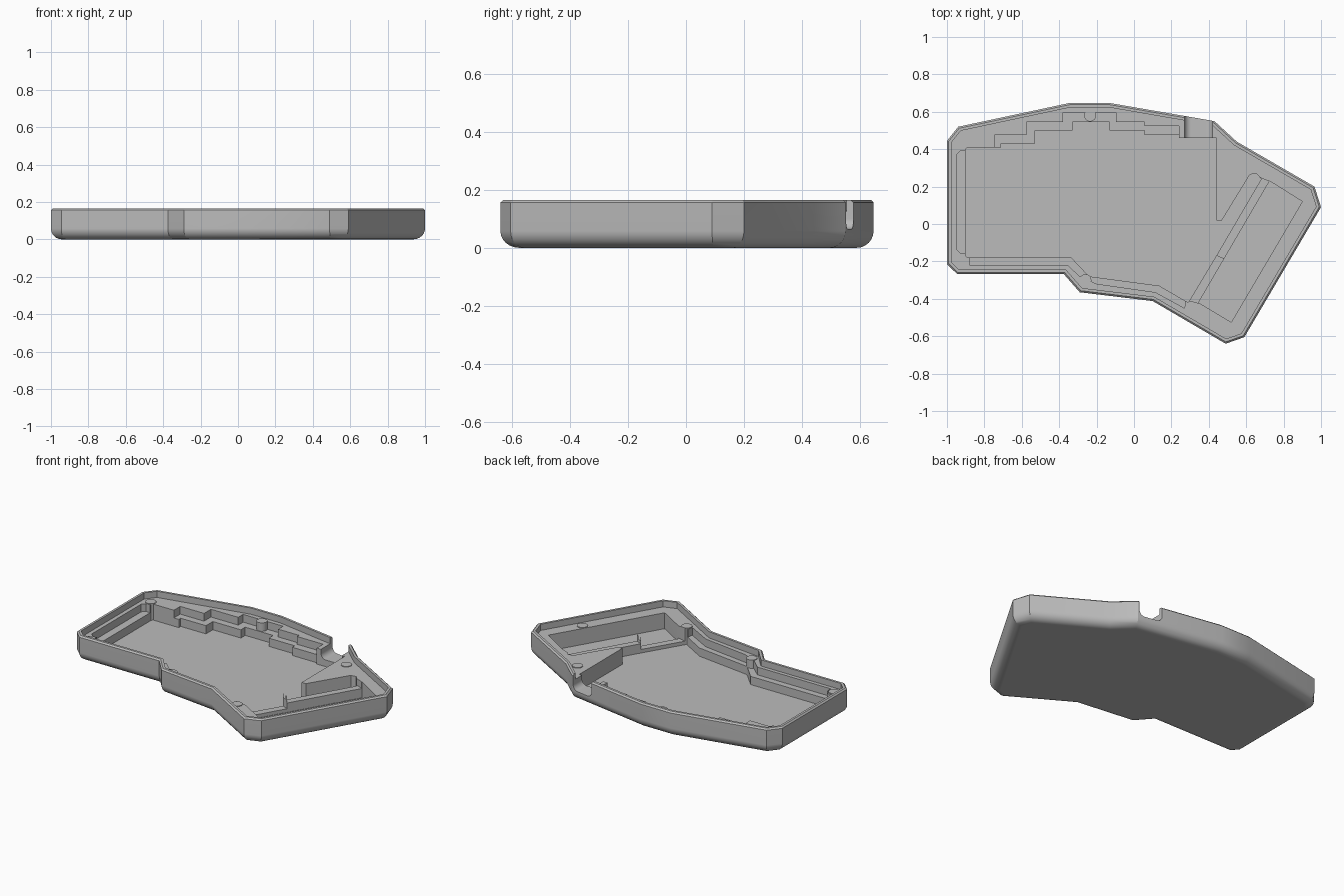
import bpy, bmesh, math
from mathutils import Vector

cube = bpy.data.objects.get("Cube")
if cube:
    bpy.data.objects.remove(cube, do_unlink=True)

HEIGHT, LEDGE, SHELF, FLOOR = 0.165, 0.125, 0.075, 0.022
ABOVE = 0.3

grey = bpy.data.materials.new("plain grey")
grey.use_nodes = True
colour = (0.5, 0.5, 0.5, 1)
grey.diffuse_color = colour
grey.node_tree.nodes["Principled BSDF"].inputs["Base Color"].default_value = colour


def inset(points, distance):
    """Move every side of a clockwise outline inwards with mitred corners."""
    result = []
    count = len(points)
    for i in range(count):
        before, here, after = (Vector(points[(i + k) % count]) for k in (-1, 0, 1))
        a, b = (here - before).normalized(), (after - here).normalized()
        na, nb = Vector((a.y, -a.x)), Vector((b.y, -b.x))
        result.append(here + (na + nb) * distance / (1 + na.dot(nb)))
    return result


def loft(name, rings):
    """Skin a stack of closed rings and cap both ends."""
    bm = bmesh.new()
    loops = [[bm.verts.new(p) for p in ring] for ring in rings]
    for low, high in zip(loops, loops[1:]):
        for i in range(len(low)):
            j = (i + 1) % len(low)
            bm.faces.new((low[i], low[j], high[j], high[i]))
    bm.faces.new(loops[0])
    bm.faces.new(loops[-1])
    bmesh.ops.recalc_face_normals(bm, faces=bm.faces)
    mesh = bpy.data.meshes.new(name)
    bm.to_mesh(mesh)
    bm.free()
    mesh.materials.append(grey)
    obj = bpy.data.objects.new(name, mesh)
    bpy.context.collection.objects.link(obj)
    return obj


def prism(name, points, bottom, top=ABOVE):
    return loft(name, [[(p[0], p[1], z) for p in points] for z in (bottom, top)])


def activate(obj):
    bpy.ops.object.select_all(action="DESELECT")
    obj.select_set(True)
    bpy.context.view_layer.objects.active = obj


def carve(body, cutter):
    cutter.hide_render = True
    activate(body)
    mod = body.modifiers.new("cut", "BOOLEAN")
    mod.operation, mod.solver, mod.object = "DIFFERENCE", "EXACT", cutter
    bpy.ops.object.modifier_apply(modifier=mod.name)
    bpy.data.objects.remove(cutter, do_unlink=True)


def soften(obj):
    activate(obj)
    bpy.ops.object.shade_smooth_by_angle(angle=math.radians(25))


# Outer body with a rounded underside and a chamfered rim
outline = [(-1, .445), (-.94, .52), (-.345, .647), (-.13, .647), (.43, .55),
           (.55, .44), (.965, .2), (1, .09), (.59, -.605), (.49, -.64),
           (.1, -.412), (-.29, -.365), (-.375, -.268), (-.945, -.268), (-1, -.215)]
radius, chamfer, steps = 0.058, 0.009, 6
levels = []
for i in range(steps + 1):
    angle = i / steps * math.pi / 2
    levels.append((radius * (1 - math.sin(angle)), radius * (1 - math.cos(angle))))
levels += [(0, HEIGHT - chamfer), (chamfer, HEIGHT)]
case = loft("case_tray", [[(p.x, p.y, z) for p in inset(outline, d)] for d, z in levels])

# Recess inside the rim, down to the ledge
carve(case, prism("rim_recess", inset(outline, 0.024), LEDGE))

# Main pocket with the stepped back edge and a cable groove on its left
carve(case, prism("main_pocket", [
    (-.9, .41), (-.71, .41), (-.71, .43), (-.53, .43), (-.53, .5), (-.33, .5),
    (-.33, .545), (-.13, .545), (-.13, .5), (.055, .5), (.055, .475), (.24, .475),
    (.24, .46), (.44, .46), (.44, .02), (.47, .02), (.62, .265), (.655, .27),
    (.68, .24), (.44, -.17), (.29, -.42), (.135, -.33), (-.24, -.28),
    (-.335, -.18), (-.9, -.18)], FLOOR))

# Shelves around the main pocket: back, right side and front
carve(case, prism("back_shelf", [
    (-.89, .41), (-.745, .41), (-.745, .475), (-.575, .475), (-.575, .545),
    (-.38, .545), (-.38, .595), (-.095, .595), (-.095, .545), (.055, .545),
    (.055, .525), (.24, .525), (.24, .4), (-.89, .3)], SHELF))
carve(case, prism("side_shelf", [
    (-.95, .37), (-.93, .39), (-.85, .39), (-.85, -.155), (-.93, -.155),
    (-.95, -.135)], SHELF))
carve(case, prism("front_shelf", [
    (-.88, -.22), (-.355, -.22), (-.29, -.28), (-.2, -.32), (.115, -.365),
    (.27, -.45), (.28, -.38), (.1, -.25), (-.3, -.1), (-.88, -.1)], SHELF))

# Slanted battery pocket and the lowered divider beside it
carve(case, prism("battery_pocket", [
    (.725, .23), (.9, .12), (.52, -.525), (.345, -.42)], FLOOR))
carve(case, prism("divider_top", [
    (.43, -.165), (.67, .25), (.73, .225), (.49, -.19)], 0.082))
carve(case, prism("divider_low", [
    (.43, -.165), (.49, -.19), (.355, -.425), (.285, -.41)], 0.045))

# Cable port through the back wall, with a rounded bottom
left, right, bottom, bend = 0.27, 0.42, 0.065, 0.035
profile = [(left, ABOVE)]
for centre, start in ((left + bend, math.pi), (right - bend, 1.5 * math.pi)):
    for i in range(steps + 1):
        a = start + i / steps * math.pi / 2
        profile.append((centre + bend * math.cos(a), bottom + bend + bend * math.sin(a)))
profile.append((right, ABOVE))
carve(case, loft("port_cutter", [[(x, y, z) for x, z in profile] for y in (.45, .75)]))
soften(case)
weighted = case.modifiers.new("flat_shading", "WEIGHTED_NORMAL")
weighted.keep_sharp = True

# Screw posts standing just proud of the ledge
posts = [(-.92, .425), (-.235, .58), (.515, .37), (.81, -.1), (.305, -.445),
         (-.26, -.3), (-.92, -.195)]
sides = 24
for number, (x, y) in enumerate(posts, start=1):
    circle = [(x + 0.032 * math.cos(math.tau * k / sides),
               y + 0.032 * math.sin(math.tau * k / sides)) for k in range(sides)]
    soften(prism(f"screw_post_{number}", circle, FLOOR - 0.005, LEDGE + 0.004))
